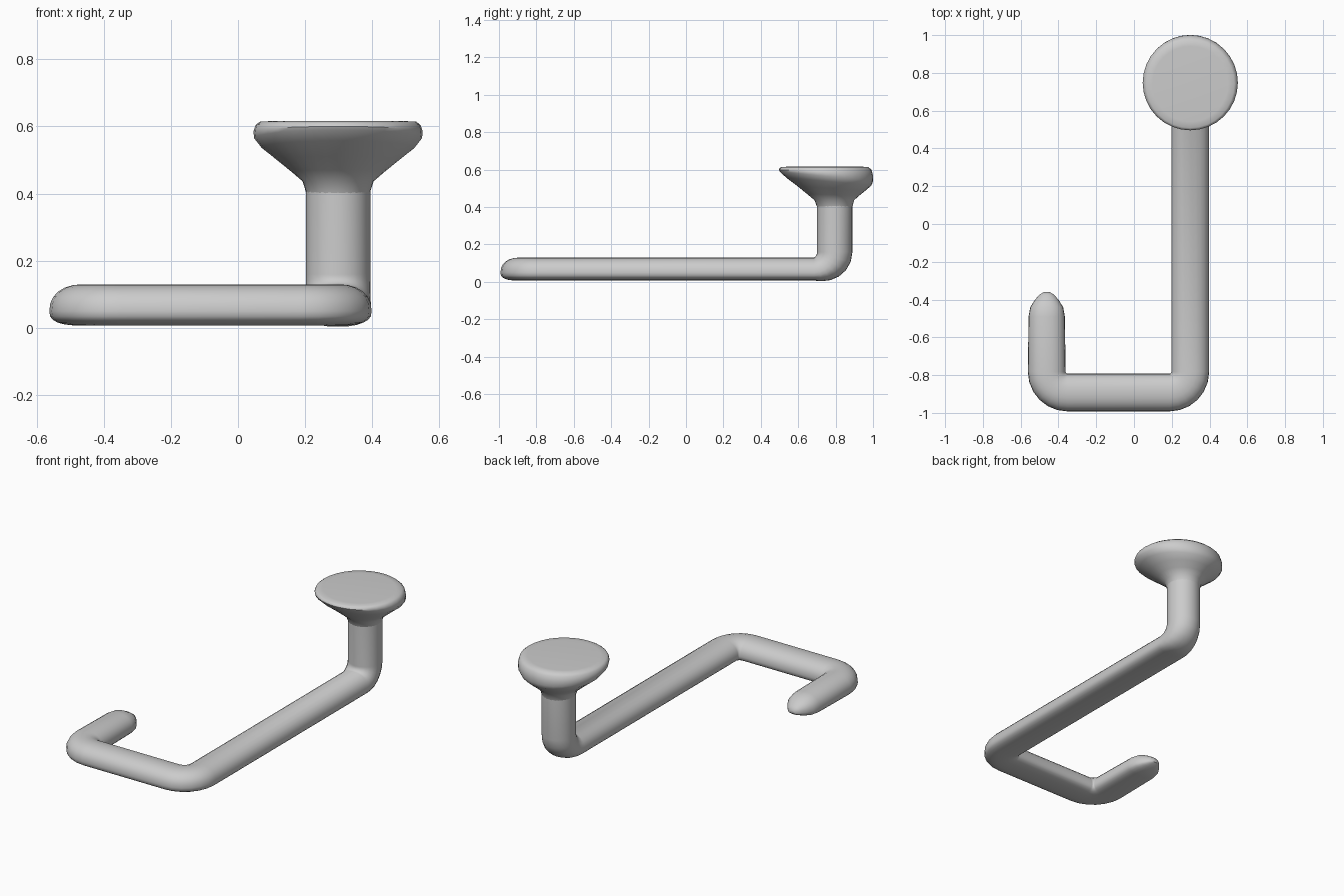
import bpy, bmesh, math
from mathutils import Vector

cube = bpy.data.objects.get("Cube")
if cube:
    bpy.data.objects.remove(cube)

grey = bpy.data.materials.new("plain grey")
grey.use_nodes = True
colour = (0.6, 0.6, 0.6, 1)
grey.diffuse_color = colour
grey.node_tree.nodes["Principled BSDF"].inputs["Base Color"].default_value = colour


def loft(name, rings):
    """Skin a list of closed rings and cap both ends."""
    bm = bmesh.new()
    loops = [[bm.verts.new(p) for p in ring] for ring in rings]
    n = len(loops[0])
    for a, b in zip(loops, loops[1:]):
        for i in range(n):
            j = (i + 1) % n
            bm.faces.new((a[i], a[j], b[j], b[i]))
    bm.faces.new(loops[0][::-1])
    bm.faces.new(loops[-1])
    bmesh.ops.recalc_face_normals(bm, faces=bm.faces)
    mesh = bpy.data.meshes.new(name)
    bm.to_mesh(mesh)
    bm.free()
    mesh.materials.append(grey)
    obj = bpy.data.objects.new(name, mesh)
    bpy.context.collection.objects.link(obj)
    bpy.ops.object.select_all(action='DESELECT')
    obj.select_set(True)
    bpy.context.view_layer.objects.active = obj
    bpy.ops.object.shade_smooth_by_angle(angle=math.radians(40))
    return obj


def bend(corner, before, after, radius, steps=6):
    """Quarter-turn arc as (point, tangent) pairs."""
    d0 = (corner - before).normalized()
    d1 = (after - corner).normalized()
    centre = corner - d0 * radius + d1 * radius
    out = []
    for i in range(steps + 1):
        a = math.pi / 2 * i / steps
        out.append((centre - d1 * radius * math.cos(a) + d0 * radius * math.sin(a),
                    d0 * math.cos(a) + d1 * math.sin(a)))
    return out


def power(value, e):
    return math.copysign(abs(value) ** e, value)


SIDES = 24
tip, hook_corner, arm_corner, post_foot, post_top = [Vector(p) for p in (
    (-0.462, -0.36, 0.05), (-0.462, -0.892, 0.05), (0.298, -0.892, 0.05),
    (0.298, 0.795, 0.05), (0.298, 0.795, 0.43))]

# Rod path: tapered tip, two flat bends, long arm, upward bend, post
path = []
for back, scale in ((0, 0.15), (0.015, 0.4), (0.045, 0.65), (0.08, 0.87), (0.13, 0.96)):
    path.append((tip + Vector((0, -back, 0)), Vector((0, -1, 0)), scale))
nodes = [tip, hook_corner, arm_corner, post_foot, post_top]
for i in (1, 2, 3):
    arc = bend(nodes[i], nodes[i - 1], nodes[i + 1], 0.11)
    path += [(p, t, 1) for p, t in arc]
path.append((post_top, Vector((0, 0, 1)), 1))

# Rod section: flattened underneath, becoming round on the post
rings = []
for point, tangent, scale in path:
    rise = max(0, min(1, tangent.z))
    flat = Vector((tangent.y, -tangent.x, 0))
    side = flat.normalized() if flat.length > 0.01 else Vector((1, 0, 0))
    up = side.cross(tangent)
    ring = []
    for i in range(SIDES):
        a = 2 * math.pi * i / SIDES
        c, s = math.cos(a), math.sin(a)
        e = 0.75 + 0.25 * rise if s < 0 else 0.9 + 0.1 * rise
        height = 0.08 + 0.015 * rise if s > 0 else 0.043 + 0.052 * rise ** 1.3
        ring.append(point + scale * (side * (0.1 - 0.004 * rise) * power(c, e)
                                     + up * height * power(s, e)))
    rings.append(ring)
loft("bent_rod", rings)

# Flared head: rings of (centre y, radius, height, slope towards the back)
profile = [(0.795, 0.094, 0.40, 0), (0.793, 0.106, 0.437, 0), (0.787, 0.14, 0.466, -0.03),
           (0.779, 0.182, 0.5, -0.06), (0.764, 0.228, 0.537, -0.09),
           (0.751, 0.25, 0.565, -0.1), (0.748, 0.252, 0.585, -0.06),
           (0.746, 0.246, 0.604, -0.02), (0.742, 0.233, 0.614, 0), (0.742, 0.2, 0.616, 0)]
head = []
for y, r, z, slope in profile:
    head.append([Vector((0.298 + r * math.cos(a), y + r * math.sin(a),
                         z + slope * r * math.sin(a)))
                 for a in (2 * math.pi * i / 32 for i in range(32))])
loft("flared_head", head)
